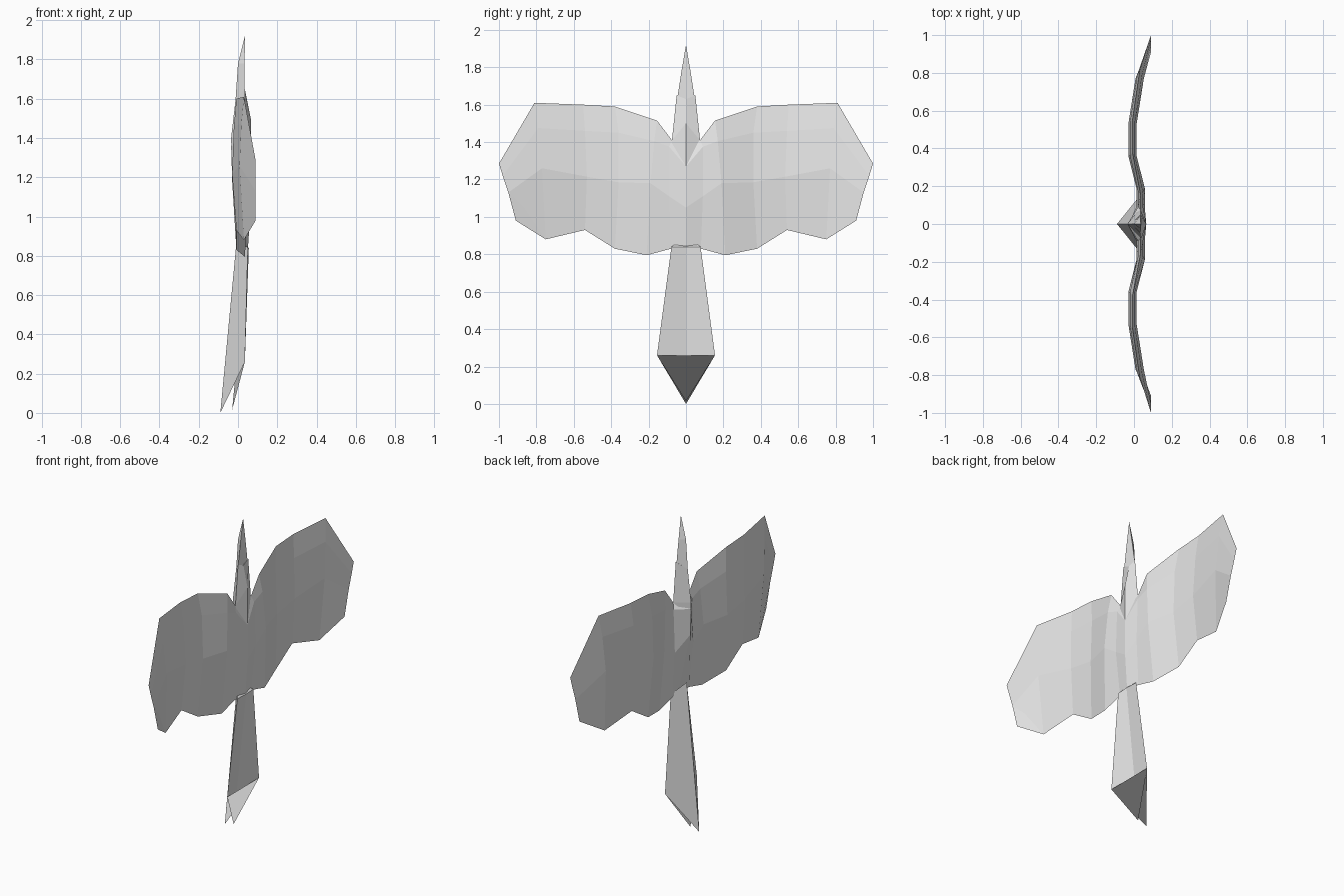
import bpy
import bmesh

cube = bpy.data.objects.get("Cube")
if cube:
    bpy.data.objects.remove(cube, do_unlink=True)

grey = bpy.data.materials.new("plain_grey")
grey.use_nodes = True
colour = (0.8, 0.8, 0.8, 1)
grey.diffuse_color = colour
grey.node_tree.nodes["Principled BSDF"].inputs["Base Color"].default_value = colour


def loft(name, rings):
    """Skin a closed solid over rings of points; collapsed points are merged."""
    bm = bmesh.new()
    loops = [[bm.verts.new(p) for p in ring] for ring in rings]
    count = len(loops[0])
    for a, b in zip(loops, loops[1:]):
        for i in range(count):
            j = (i + 1) % count
            bm.faces.new((a[i], a[j], b[j], b[i]))
    bm.faces.new(loops[0])
    bm.faces.new(loops[-1])
    bmesh.ops.remove_doubles(bm, verts=bm.verts, dist=0.0005)
    bmesh.ops.recalc_face_normals(bm, faces=bm.faces)
    mesh = bpy.data.meshes.new(name)
    bm.to_mesh(mesh)
    bm.free()
    mesh.materials.append(grey)
    obj = bpy.data.objects.new(name, mesh)
    bpy.context.collection.objects.link(obj)
    return obj


def section(x, ys, zs, thick=1.0):
    """Thin wing section: leading edge, two ridges per side, trailing edge."""
    (y0, y1, y2, y3), (z0, z1, z2, z3) = ys, zs
    a, b = 0.013 * thick, 0.022 * thick
    return [(x, y0, z0), (x + a, y1, z1), (x + b, y2, z2), (x, y3, z3),
            (x - b, y2, z2), (x - a, y1, z1)]


def diamond(front, side, keel):
    """Cross-section of the body: front ridge, two sides and rear keel."""
    (fx, fz), (sx, sy, sz), (kx, kz) = front, side, keel
    return [(fx, 0, fz), (sx, sy, sz), (kx, 0, kz), (sx, -sy, sz)]


# Wings, with the body as the middle section
middle = [(0.02, 0, 1.45), (0.065, 0, 1.27), (0.065, 0, 1.05),
          (0.05, 0, 0.83), (-0.03, 0, 1.2), (-0.035, 0, 1.36)]
half = [
    section(0.035, (0.075, 0.09, 0.09, 0.08), (1.41, 1.375, 1.11, 0.83)),
    section(0.035, (0.155, 0.17, 0.19, 0.21), (1.515, 1.405, 1.18, 0.795)),
    section(-0.008, (0.38, 0.36, 0.36, 0.38), (1.59, 1.45, 1.185, 0.83)),
    section(-0.008, (0.55, 0.54, 0.53, 0.54), (1.6, 1.46, 1.215, 0.93)),
    section(0.03, (0.81, 0.79, 0.77, 0.75), (1.61, 1.475, 1.26, 0.88)),
    section(0.09, (1.0, 0.98, 0.95, 0.91), (1.285, 1.22, 1.13, 0.98), 0),
]
other = [[(x, -y, z) for x, y, z in ring] for ring in reversed(half)]
loft("wings", other + [middle] + half)

# Neck and head
loft("neck", [
    diamond((0.065, 1.27), (0.035, 0.09, 1.378), (-0.03, 1.2)),
    diamond((0.065, 1.5), (0.035, 0.075, 1.41), (-0.035, 1.4)),
    diamond((0.037, 1.63), (0.035, 0.05, 1.65), (-0.012, 1.6)),
])

# Beak, flat in front with a keel behind
loft("beak", [
    diamond((0.033, 1.62), (0.033, 0.045, 1.645), (-0.012, 1.6)),
    diamond((0.034, 1.78), (0.034, 0.024, 1.78), (0.0, 1.78)),
    diamond((0.035, 1.92), (0.035, 0, 1.92), (0.035, 1.92)),
])

# Tail, a flared wedge with two pointed tips
loft("tail", [
    diamond((0.055, 0.84), (0.05, 0.078, 0.84), (-0.005, 0.9)),
    diamond((-0.03, 0.015), (0.035, 0.155, 0.26), (-0.09, 0.0)),
])
